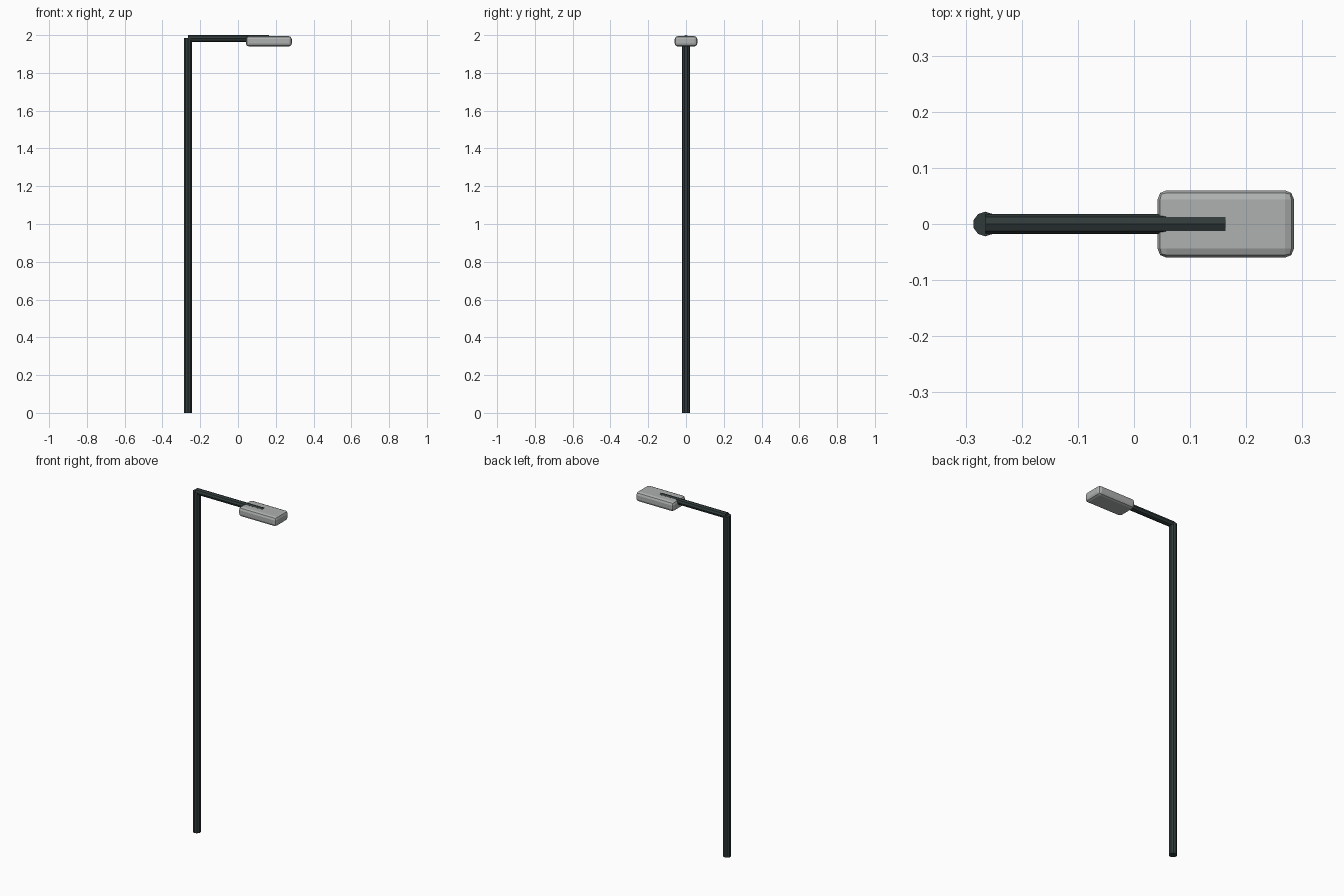
import bpy, math

if "Cube" in bpy.data.objects:
    bpy.data.objects.remove(bpy.data.objects["Cube"])

dark = bpy.data.materials.new("dark_paint")
dark.diffuse_color = (0.03, 0.042, 0.042, 1)
dark.use_nodes = True
dark.node_tree.nodes["Principled BSDF"].inputs["Base Color"].default_value = dark.diffuse_color
grey = bpy.data.materials.new("housing_grey")
grey.diffuse_color = (0.42, 0.44, 0.43, 1)
grey.use_nodes = True
grey.node_tree.nodes["Principled BSDF"].inputs["Base Color"].default_value = grey.diffuse_color


def rod(name, sides, radius, length, loc, rot=(0, 0, 0)):
    bpy.ops.mesh.primitive_cylinder_add(vertices=sides, radius=radius, depth=length,
                                        location=loc, rotation=rot)
    ob = bpy.context.object
    ob.name = name
    ob.data.materials.append(dark)
    return ob


# Upright pole
rod("pole", 10, 0.022, 1.984, (-0.265, 0, 0.992))

# Horizontal arm, reaching into the top of the lamp housing
rod("arm", 8, 0.018, 0.428, (-0.051, 0, 1.982), (0, math.pi / 2, 0))

# Rounded lamp housing
bpy.ops.mesh.primitive_cube_add(size=1, location=(0.1635, 0, 1.967))
lamp = bpy.context.object
lamp.name = "lamp_housing"
lamp.scale = (0.243, 0.12, 0.055)
bpy.ops.object.transform_apply(location=False, rotation=False, scale=True)
lamp.data.materials.append(grey)
bevel = lamp.modifiers.new("rounding", 'BEVEL')
bevel.width = 0.016
bevel.segments = 2
